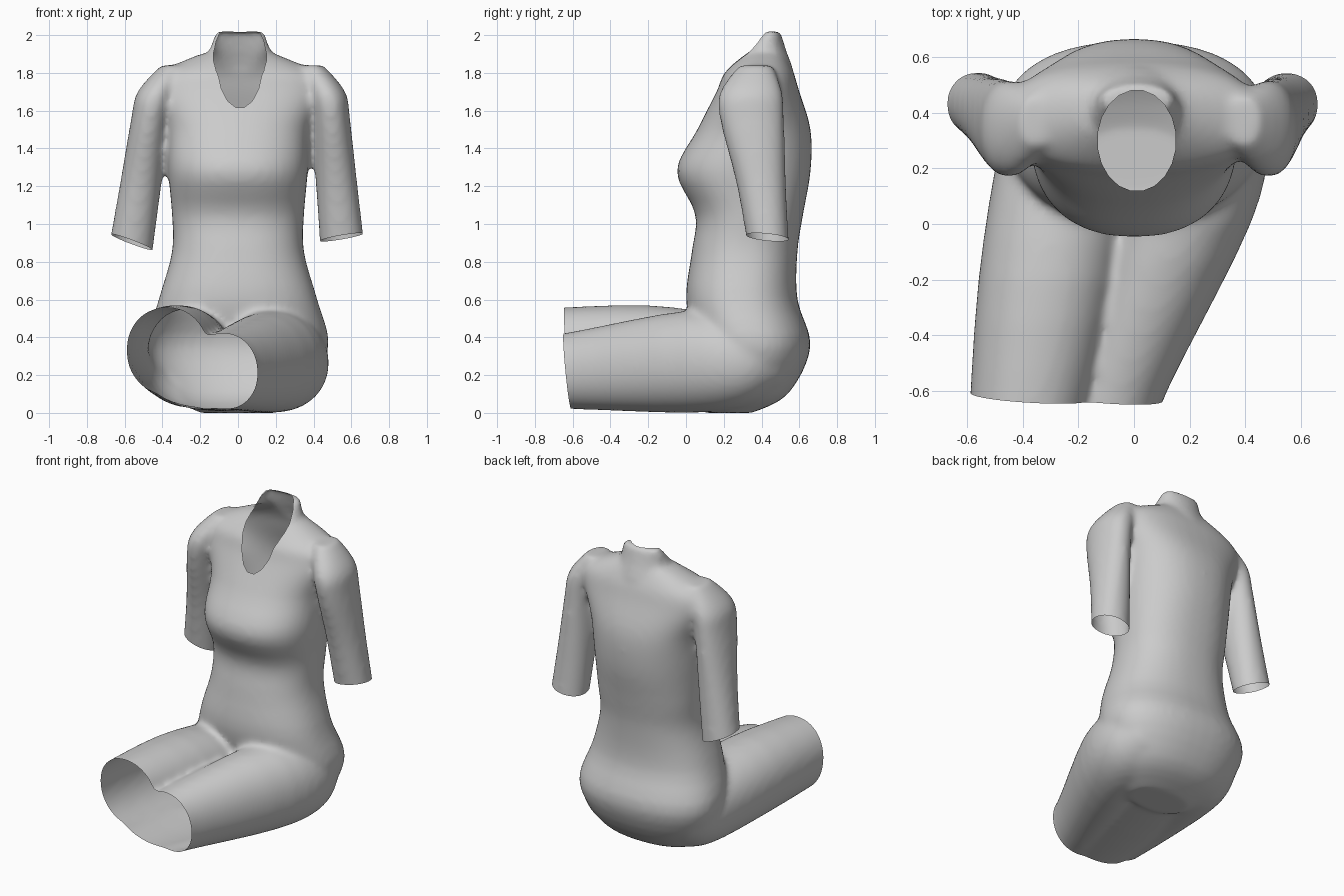
import bpy, bmesh
from math import cos, sin, tau, copysign
from mathutils import Vector

cube = bpy.data.objects.get("Cube")
if cube:
    bpy.data.objects.remove(cube, do_unlink=True)

grey = (0.6, 0.6, 0.6, 1)
fabric = bpy.data.materials.new("grey_fabric")
fabric.use_nodes = True
fabric.diffuse_color = grey
fabric.node_tree.nodes["Principled BSDF"].inputs["Base Color"].default_value = grey

SIDES = 40
STEPS = 4
bm = bmesh.new()


def spline(points):
    """Smooth curve running through all the given points."""
    points = [Vector(p) for p in points]
    padded = [points[0]] + points + [points[-1]]
    result = []
    for before, start, end, after in zip(padded, padded[1:], padded[2:], padded[3:]):
        leave, arrive = (end - before) / 2, (after - start) / 2
        for step in range(STEPS):
            t = step / STEPS
            ease = t * t * (3 - 2 * t)
            result.append(start.lerp(end, ease)
                          + leave * t * (1 - t) ** 2 - arrive * t * t * (1 - t))
    return result + [points[-1]]


def bulge(value, power):
    return copysign(abs(value) ** (2 / power), value)


def loft(rings, upright=True, power=2.1):
    """Closed tube through rings of position, centre x, half width, low and high side."""
    loops = []
    for along, centre, half, low, high in spline(rings):
        loop = []
        for i in range(SIDES):
            angle = tau * i / SIDES
            x = centre + half * bulge(cos(angle), power)
            depth = (low + high) / 2 + (high - low) / 2 * bulge(sin(angle), power)
            loop.append(bm.verts.new((x, depth, along) if upright else (x, along, depth)))
        loops.append(loop)
    faces = [bm.faces.new(loops[0]), bm.faces.new(loops[-1])]
    for lower, upper in zip(loops, loops[1:]):
        for i in range(SIDES):
            faces.append(bm.faces.new((lower[i - 1], lower[i], upper[i], upper[i - 1])))
    bmesh.ops.recalc_face_normals(bm, faces=faces)


# Torso, from the seat up to the shoulders
torso = [(0, .2, .1, .35), (.1, .36, .08, .54), (.35, .48, .05, .66), (.6, .42, 0, .59),
         (.85, .35, .03, .59), (1.05, .35, .05, .62), (1.28, .37, -.05, .66),
         (1.5, .38, .06, .66), (1.7, .46, .16, .6), (1.8, .42, .2, .57), (1.9, .2, .3, .52)]
loft([(z, 0, half, front, back) for z, half, front, back in torso], power=2.3)

# Neck, leaning back and narrowing upwards
loft([(1.6, .01, .1, .13, .58), (1.8, .01, .18, .19, .57), (1.92, .01, .16, .29, .53),
      (2.02, .01, .13, .4, .5)])

# Sleeves, mirrored, with the whole pair leaning slightly to the left
sleeve = [(.8, .57, .12, .34, .55), (1.2, .52, .11, .27, .53), (1.55, .48, .1, .18, .52),
          (1.7, .45, .1, .18, .51), (1.84, .37, .06, .28, .46)]
for side in (1, -1):
    loft([(z, side * x + (z - 1.1) * .03, half, front, back)
          for z, x, half, front, back in sleeve])

# Right thigh, left thigh and the cloth under both, all swung to the right
loft([(-.8, -.4, .2, .12, .55), (-.2, -.31, .25, .06, .57), (.3, -.24, .24, .03, .5),
      (.5, -.2, .2, .12, .45)], upright=False)
loft([(-.8, -.12, .18, .02, .4), (-.6, -.06, .18, .02, .43), (0, .17, .25, 0, .54),
      (.3, .24, .24, .03, .5), (.5, .2, .2, .12, .45)], upright=False)
loft([(-.8, -.23, .25, .03, .4), (-.2, -.1, .35, .01, .4), (.4, 0, .4, .02, .4)], upright=False)

# Blend the parts into one soft skin
mesh = bpy.data.meshes.new("seated_outfit")
bm.to_mesh(mesh)
outfit = bpy.data.objects.new("seated_outfit", mesh)
bpy.context.scene.collection.objects.link(outfit)
remesh = outfit.modifiers.new("blend", "REMESH")
remesh.mode = "VOXEL"
remesh.voxel_size = .018
soften = outfit.modifiers.new("soften", "SMOOTH")
soften.factor = .5
soften.iterations = 12
bpy.context.view_layer.update()
bm.clear()
bm.from_object(outfit, bpy.context.evaluated_depsgraph_get())
outfit.modifiers.clear()


def cut_away(region, planes):
    """Remove the skin inside a region that lies beyond all the given planes."""
    planes = [(Vector(point), Vector(normal).normalized()) for point, normal in planes]
    for point, normal in planes:
        faces = [f for f in bm.faces if region(f.calc_center_median())]
        edges = list({e for f in faces for e in f.edges})
        verts = list({v for f in faces for v in f.verts})
        bmesh.ops.bisect_plane(bm, geom=faces + edges + verts, plane_co=point, plane_no=normal)
    removed = []
    for face in bm.faces:
        centre = face.calc_center_median()
        if region(centre) and all((centre - point).dot(normal) > 0 for point, normal in planes):
            removed.append(face)
    bmesh.ops.delete(bm, geom=removed, context="FACES")


# Open knees
cut_away(lambda c: c.y < -.4, [((0, -.62, .1), (-.06, -1, -.1))])

# Open cuffs
for side, height, slope in ((1, .93, .17), (-1, .9, -.37)):
    cut_away(lambda c: side * c.x > .39 and .75 < c.z < 1.1,
             [((side * .55, .43, height), (slope, -.1, -1))])

# Open collar, an oval from above that dips to a point in front
wide, deep = .14, .18
oval = []
for i in range(20):
    c, s = cos(tau * i / 20), sin(tau * i / 20)
    oval.append(((.01 + wide * c, .3 + deep * s, 0), (-c / wide, -s / deep, 0)))
cut_away(lambda c: abs(c.x) < .2 and c.z > 1.5, oval)

for face in bm.faces:
    face.smooth = True
bm.to_mesh(mesh)
bm.free()
mesh.materials.clear()
mesh.materials.append(fabric)
